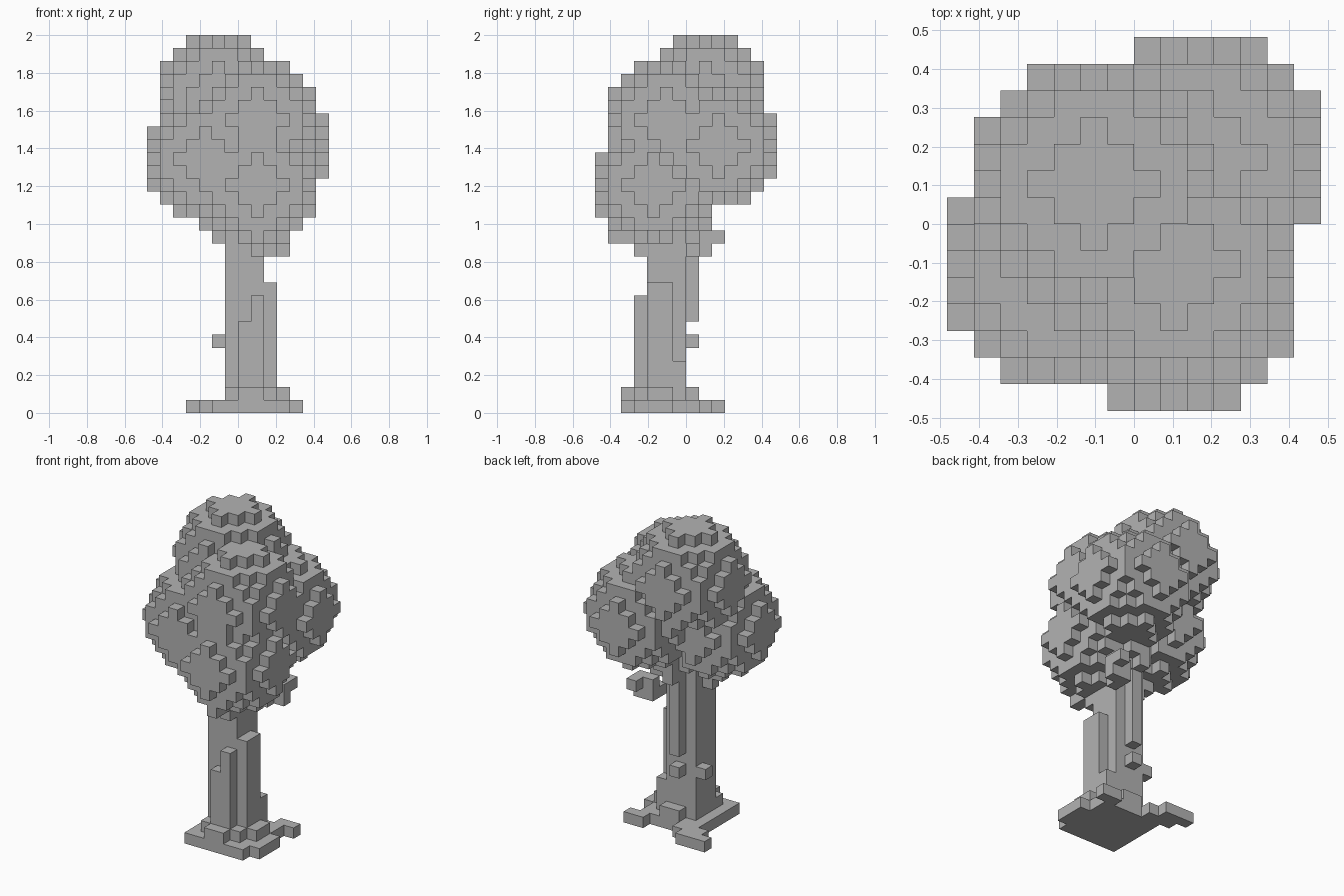
import bpy
import bmesh
from itertools import product
from mathutils import Vector

V = 2 / 29  # edge of one cube

cube = bpy.data.objects.get("Cube")
if cube:
    bpy.data.objects.remove(cube, do_unlink=True)

grey = bpy.data.materials.new("plain grey")
grey.use_nodes = True
grey.diffuse_color = (0.45, 0.45, 0.45, 1)
grey.node_tree.nodes["Principled BSDF"].inputs["Base Color"].default_value = (0.45, 0.45, 0.45, 1)


def block(x, y, z):
    """Cells of a box; each argument is an inclusive (first, last) range."""
    return set(product(*(range(a, b + 1) for a, b in (x, y, z))))


def ball(cx, cy, cz, radius=4.5):
    """Cells of a stepped ball nine cells across."""
    n = int(radius)
    return {(cx + x, cy + y, cz + z)
            for x, y, z in product(range(-n, n + 1), repeat=3)
            if x * x + y * y + z * z <= radius * radius}


def build(name, cells, solid):
    """Mesh of the exposed cube faces of a set of cells."""
    bm = bmesh.new()
    corners = {}

    def corner(p):
        key = tuple(round(c) for c in p)
        if key not in corners:
            corners[key] = bm.verts.new(Vector(key) * V)
        return corners[key]

    for cell in sorted(cells):
        for axis, side in product(range(3), (0, 1)):
            step = Vector((0, 0, 0))
            step[axis] = 2 * side - 1
            if tuple(int(a + b) for a, b in zip(cell, step)) in solid:
                continue
            u, w = Vector((0, 0, 0)), Vector((0, 0, 0))
            u[(axis + 1) % 3] = w[(axis + 2) % 3] = 1
            base = Vector(cell)
            base[axis] += side
            loop = [base, base + u, base + u + w, base + w]
            if not side:
                loop.reverse()
            bm.faces.new([corner(p) for p in loop])
    mesh = bpy.data.meshes.new(name)
    bm.to_mesh(mesh)
    bm.free()
    mesh.materials.append(grey)
    obj = bpy.data.objects.new(name, mesh)
    bpy.context.collection.objects.link(obj)


# Crown of five overlapping balls
crown = set()
for centre in ((-2, 1, 24), (1, -2, 22), (1, -3, 17), (-3, -2, 19), (2, 2, 20)):
    crown |= ball(*centre)

# Trunk with bark ridges and knobs
trunk = block((-1, 1), (-3, -1), (0, 16))
trunk |= block((2, 2), (-3, -2), (0, 9)) | block((2, 2), (-1, -1), (0, 3))
trunk |= block((1, 1), (-4, -4), (1, 8)) | block((0, 0), (-4, -4), (1, 6))
trunk |= block((0, 0), (0, 0), (7, 15))
trunk |= {(0, 0, 5), (-2, -1, 5)}

# Branch stubs under the crown
branches = block((2, 2), (0, 1), (12, 12)) | block((2, 3), (1, 1), (12, 13))
branches |= {(3, 2, 13), (0, 1, 14), (0, 1, 15)}
branches |= {(1, -4, 12), (1, -5, 13), (1, -6, 13)}
branches |= {(-2, -2, 13), (-3, -2, 14)}

# Roots in two steps
roots = block((-2, 3), (-5, 0), (0, 0)) | block((4, 4), (-4, -2), (0, 0))
roots |= block((3, 3), (0, 1), (0, 0)) | {(4, 1, 0)}
roots |= block((-2, -1), (1, 1), (0, 0)) | block((-3, -2), (1, 2), (0, 0)) | {(-4, 2, 0)}
roots |= block((-1, 2), (-4, -1), (1, 1)) | block((0, 1), (-5, -5), (1, 1))
roots |= block((3, 3), (-3, -2), (1, 1)) | block((0, 1), (0, 0), (1, 1))

# Every cell belongs to one part only, so no faces overlap
solid = crown | trunk | branches | roots
taken = set()
for name, cells in (("crown", crown), ("trunk", trunk),
                    ("branch_stubs", branches), ("roots", roots)):
    build(name, cells - taken, solid)
    taken |= cells
